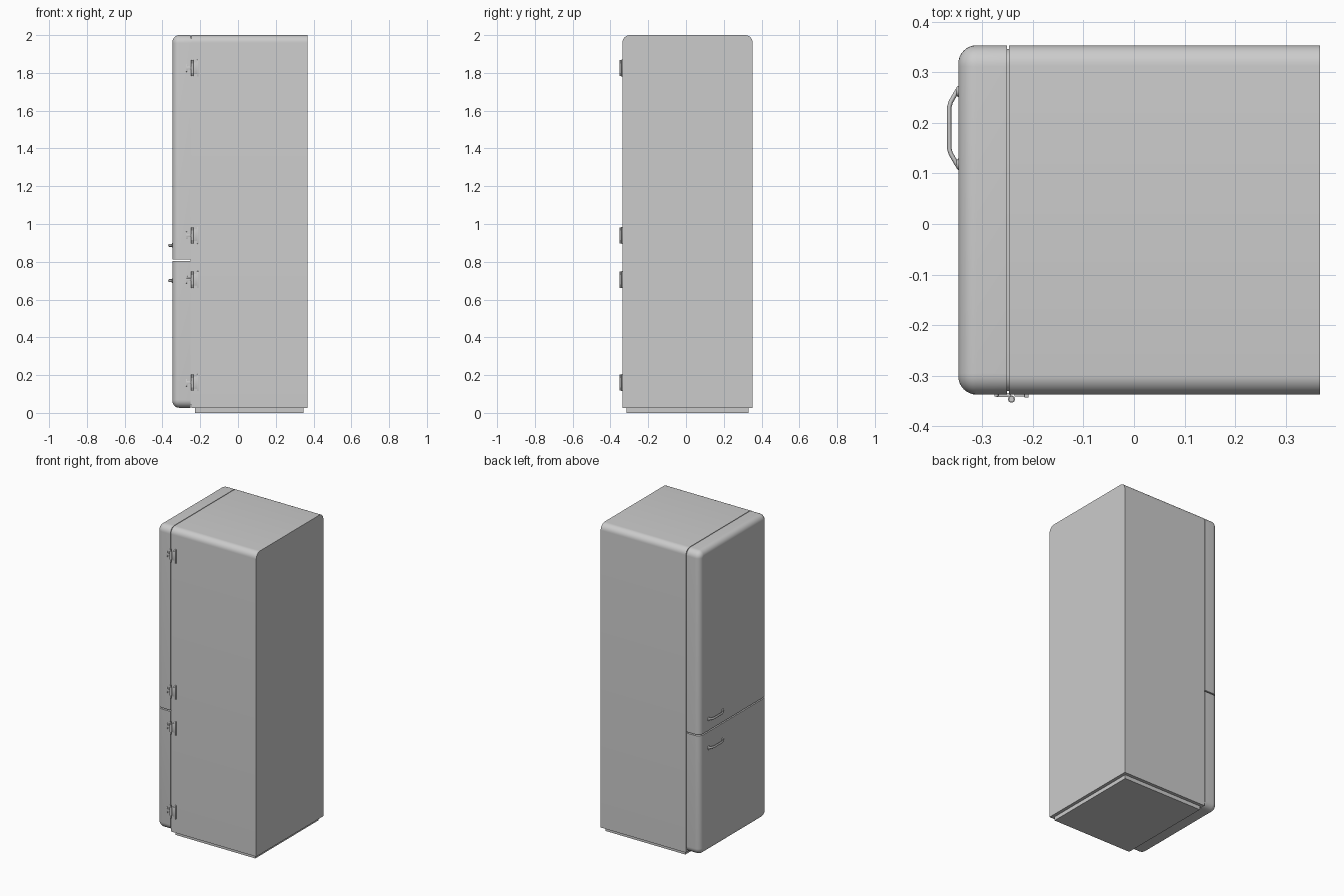
import bpy, bmesh, math
from mathutils import Vector

if "Cube" in bpy.data.objects:
    bpy.data.objects.remove(bpy.data.objects["Cube"])

Y0, Y1 = -0.337, 0.353          # cabinet sides
HINGE_Z = (1.825, 0.94, 0.705, 0.16)


def arch(d, z_flat, z_round, r, n=8):
    """Outline (y, z) with two rounded corners at z_round, inset by d there and at the sides."""
    s = 1 if z_round > z_flat else -1
    pts = [(Y0 + d, z_flat)]
    for cy, start in ((Y0 + r, 180), (Y1 - r, 90)):
        for i in range(n + 1):
            a = math.radians(start - 90 * i / n)
            pts.append((cy + (r - d) * math.cos(a), z_round + s * (-r + (r - d) * math.sin(a))))
    pts.append((Y1 - d, z_flat))
    return pts


def loft(name, rings):
    """Skin a list of (x, outline) rings and cap both ends."""
    bm = bmesh.new()
    loops = [[bm.verts.new((x, y, z)) for y, z in pts] for x, pts in rings]
    n = len(loops[0])
    for a, b in zip(loops, loops[1:]):
        for i in range(n):
            j = (i + 1) % n
            bm.faces.new((a[i], a[j], b[j], b[i]))
    bm.faces.new(loops[0])
    bm.faces.new(loops[-1])
    bmesh.ops.recalc_face_normals(bm, faces=bm.faces)
    return finish(name, bm)


def finish(name, bm, angle=35):
    me = bpy.data.meshes.new(name)
    bm.to_mesh(me)
    bm.free()
    ob = bpy.data.objects.new(name, me)
    bpy.context.collection.objects.link(ob)
    bpy.ops.object.select_all(action='DESELECT')
    ob.select_set(True)
    bpy.context.view_layer.objects.active = ob
    bpy.ops.object.shade_smooth_by_angle(angle=math.radians(angle))
    return ob


def add_box(bm, lo, hi, bevel=0.0):
    lo, hi = Vector(lo), Vector(hi)
    vs = bmesh.ops.create_cube(bm, size=1)['verts']
    for v in vs:
        v.co = Vector(v.co[i] * (hi[i] - lo[i]) + (lo[i] + hi[i]) / 2 for i in range(3))
    if bevel:
        edges = list({e for v in vs for e in v.link_edges})
        bmesh.ops.bevel(bm, geom=edges, offset=bevel, segments=2, profile=0.5, affect='EDGES')


def add_cylinder(bm, centre, r, h, segments=16):
    vs = bmesh.ops.create_cone(bm, cap_ends=True, segments=segments, radius1=r, radius2=r, depth=h)['verts']
    bmesh.ops.translate(bm, verts=vs, vec=centre)


# Cabinet with rounded top sides and square bottom
outline = arch(0, 0.025, 2.0, 0.04)
loft("cabinet", [(-0.247, outline), (0.367, outline)])

# Recessed seal between the doors and the cabinet
seal = arch(0.007, 0.045, 2.0, 0.04)
loft("door_seal", [(-0.2515, seal), (-0.246, seal)])

# Plinth
bm = bmesh.new()
add_box(bm, (-0.228, -0.316, 0), (0.346, 0.332, 0.03))
finish("plinth", bm)


# Doors: soft outer front edge, flat where the two doors meet
def door(name, z_flat, z_round, r=0.036, n=8):
    rings = [(-0.251, arch(0, z_flat, z_round, 0.042))]
    for i in range(n + 1):
        a = math.radians(90 * i / n)
        rings.append((-0.347 + r * (1 - math.sin(a)),
                      arch(r * (1 - math.cos(a)), z_flat, z_round, 0.042)))
    loft(name, rings)


door("upper_door", 0.813, 2.0)
door("lower_door", 0.805, 0.027)


# Handles: bent bar with a round foot at each end
def handle(name, z):
    bm = bmesh.new()
    path = [(-0.345, 0.111), (-0.350, 0.118), (-0.362, 0.139), (-0.365, 0.149),
            (-0.365, 0.231), (-0.362, 0.241), (-0.350, 0.262), (-0.345, 0.269)]
    loops = []
    for i, (x, y) in enumerate(path):
        p, q = path[max(i - 1, 0)], path[min(i + 1, len(path) - 1)]
        t = Vector((q[0] - p[0], q[1] - p[1])).normalized()
        ring = []
        for k in range(12):
            a = math.tau * k / 12
            u, w = 0.0045 * math.cos(a), 0.0075 * math.sin(a)
            ring.append(bm.verts.new((x - t.y * u, y + t.x * u, z + w)))
        loops.append(ring)
    for a, b in zip(loops, loops[1:]):
        for k in range(12):
            j = (k + 1) % 12
            bm.faces.new((a[k], a[j], b[j], b[k]))
    bm.faces.new(loops[0])
    bm.faces.new(loops[-1])
    for y in (0.118, 0.262):
        vs = bmesh.ops.create_uvsphere(bm, u_segments=16, v_segments=8, radius=1)['verts']
        for v in vs:
            v.co = Vector((-0.347 + v.co.x * 0.005, y + v.co.y * 0.011, z + v.co.z * 0.013))
    bmesh.ops.recalc_face_normals(bm, faces=bm.faces)
    finish(name, bm, 50)


handle("upper_handle", 0.887)
handle("lower_handle", 0.70)

# Hinges: tall cabinet plate, short door plate, pin barrel
for k, z in enumerate(HINGE_Z):
    bm = bmesh.new()
    add_box(bm, (-0.236, Y0 - 0.004, z - 0.03), (-0.208, Y0 + 0.003, z + 0.03), 0.001)
    add_box(bm, (-0.217, Y0 - 0.006, z - 0.045), (-0.208, Y0 + 0.003, z + 0.045), 0.0015)
    add_box(bm, (-0.272, Y0 - 0.005, z - 0.008), (-0.243, Y0 + 0.003, z + 0.008), 0.001)
    add_box(bm, (-0.276, Y0 - 0.004, z - 0.019), (-0.268, Y0 + 0.003, z + 0.019), 0.0015)
    add_cylinder(bm, (-0.242, Y0 - 0.009, z), 0.0055, 0.085)
    add_cylinder(bm, (-0.242, Y0 - 0.009, z), 0.007, 0.05)
    finish("hinge_%d" % (k + 1), bm)
